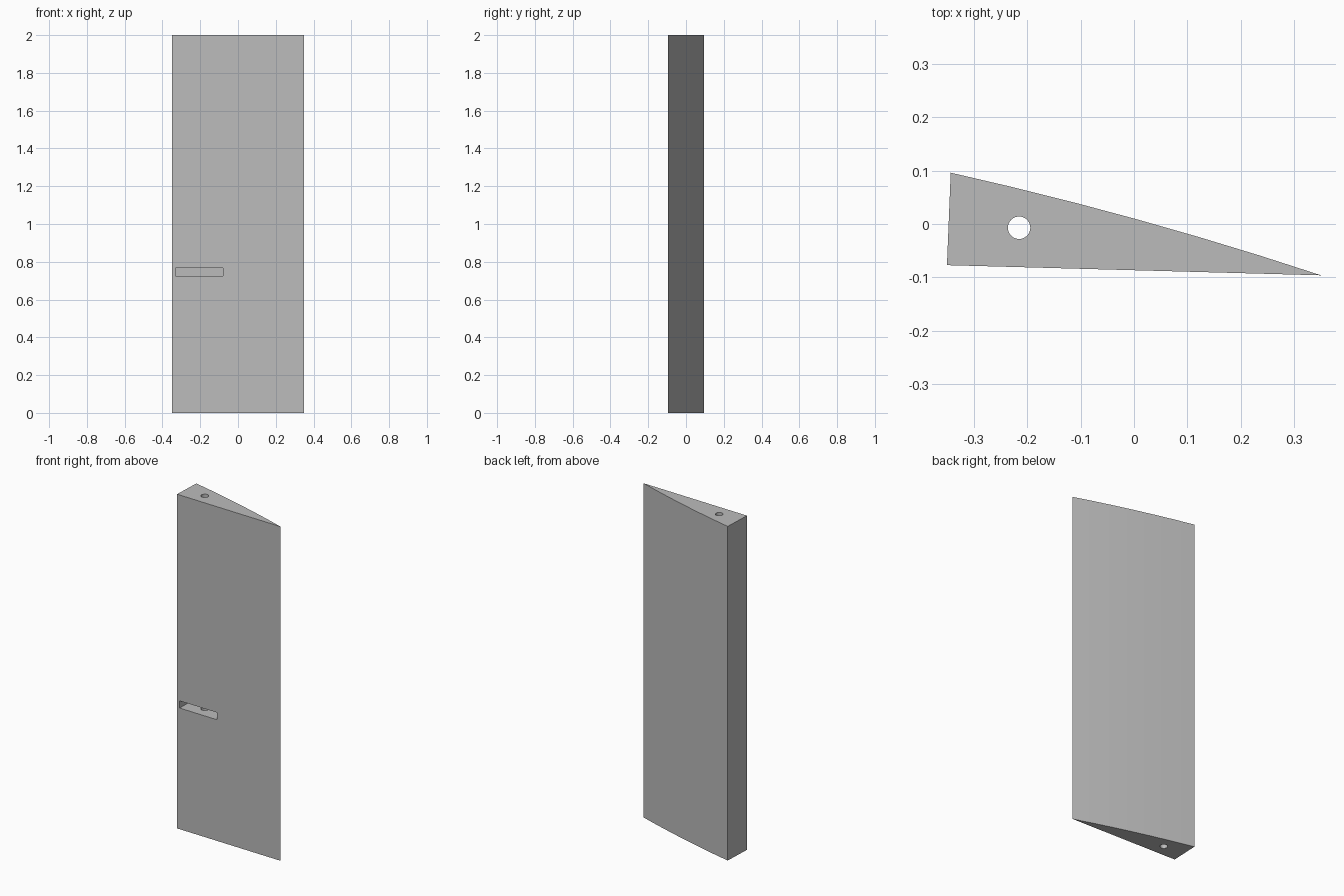
import bpy
import bmesh
from mathutils import Vector

cube = bpy.data.objects.get("Cube")
if cube:
    bpy.data.objects.remove(cube, do_unlink=True)

HEIGHT = 2.0
BACK_STEPS = 6

grey = bpy.data.materials.new("plain_grey")
grey.use_nodes = True
color = (0.5, 0.5, 0.5, 1)
grey.diffuse_color = color
grey.node_tree.nodes["Principled BSDF"].inputs["Base Color"].default_value = color


def add_object(name, bm):
    bmesh.ops.recalc_face_normals(bm, faces=bm.faces)
    mesh = bpy.data.meshes.new(name)
    bm.to_mesh(mesh)
    bm.free()
    mesh.materials.append(grey)
    obj = bpy.data.objects.new(name, mesh)
    bpy.context.collection.objects.link(obj)
    return obj


def prism(name, outline, bottom, top):
    """Extrude a plan outline upward."""
    bm = bmesh.new()
    face = bm.faces.new([bm.verts.new((p[0], p[1], bottom)) for p in outline])
    grown = bmesh.ops.extrude_face_region(bm, geom=[face])["geom"]
    verts = [g for g in grown if isinstance(g, bmesh.types.BMVert)]
    bmesh.ops.translate(bm, verts=verts, vec=(0, 0, top - bottom))
    return add_object(name, bm)


# Wedge body: flat front, thick end, and a gently bowed back
front_thick = Vector((-0.35, -0.077))
tip = Vector((0.35, -0.096))
back_thick = Vector((-0.343, 0.096))
normal = Vector((0.27, 0.96))
outline = [front_thick]
for i in range(BACK_STEPS + 1):
    t = i / BACK_STEPS
    bow = 0.009 * 4 * t * (1 - t)
    outline.append(tip.lerp(back_thick, t) + normal * bow)
body = prism("wedge_body", outline, 0, HEIGHT)

# Cutters: full-length round bore and front slot
bm = bmesh.new()
bmesh.ops.create_cone(bm, cap_ends=True, segments=32, radius1=0.021,
                      radius2=0.021, depth=HEIGHT + 0.2)
bore = add_object("bore_cutter", bm)
bore.location = (-0.215, -0.007, HEIGHT / 2)

slot_outline = [(-0.332, -0.2), (-0.08, -0.2), (-0.08, 0.018), (-0.332, 0.018)]
slot = prism("slot_cutter", slot_outline, 0.725, 0.768)

for cutter in (bore, slot):
    cutter.hide_render = True
    cut = body.modifiers.new(cutter.name, "BOOLEAN")
    cut.operation = "DIFFERENCE"
    cut.solver = "EXACT"
    cut.object = cutter

# Bake the cuts and discard the cutters
bpy.context.view_layer.update()
graph = bpy.context.evaluated_depsgraph_get()
baked = bpy.data.meshes.new_from_object(body.evaluated_get(graph))
body.modifiers.clear()
body.data = baked
for cutter in (bore, slot):
    bpy.data.objects.remove(cutter, do_unlink=True)

# Smooth the bore and bow while keeping hard corners
bpy.context.view_layer.objects.active = body
body.select_set(True)
bpy.ops.object.shade_smooth_by_angle(angle=0.4)
